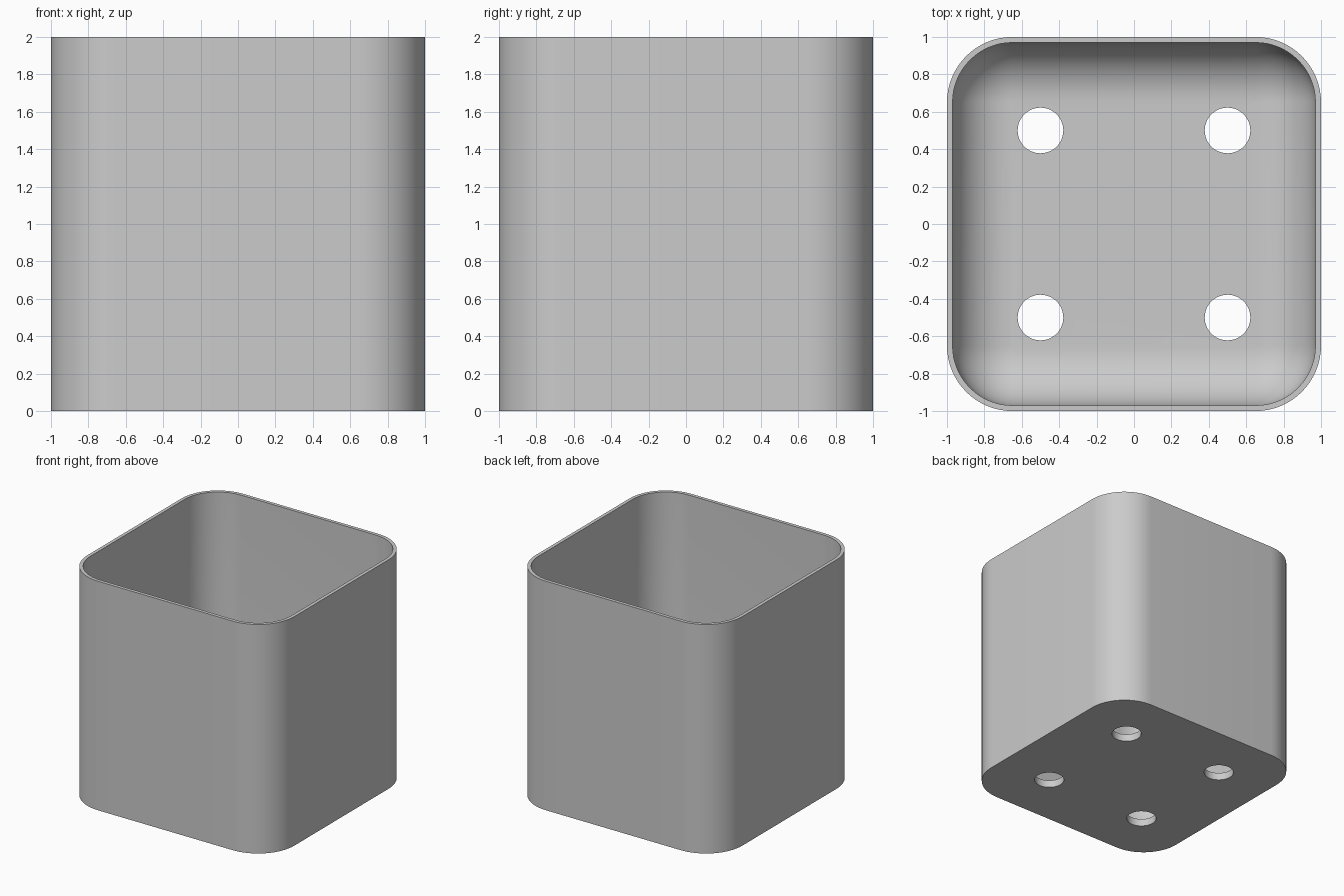
import bpy
import bmesh
from math import sin, cos, pi

HALF = 1.0        # half width of the pot
HEIGHT = 2.0
CORNER = 0.35     # outer corner radius
WALL = 0.03
FLOOR = 0.065     # floor thickness
FILLET = 0.31     # inner floor rounding
HOLE_R = 0.122
HOLE_AT = 0.5
STEPS = 16        # segments per corner

if "Cube" in bpy.data.objects:
    bpy.data.objects.remove(bpy.data.objects["Cube"], do_unlink=True)

grey = bpy.data.materials.new("light grey")
grey.use_nodes = True
colour = (0.6, 0.6, 0.6, 1)
grey.diffuse_color = colour
grey.node_tree.nodes["Principled BSDF"].inputs["Base Color"].default_value = colour


def ring(bm, inset, z):
    """Rounded square loop, shrunk inward by inset."""
    radius = CORNER - inset
    centre = HALF - CORNER
    loop = []
    for k, (sx, sy) in enumerate([(1, 1), (-1, 1), (-1, -1), (1, -1)]):
        for i in range(STEPS + 1):
            a = (k + i / STEPS) * pi / 2
            loop.append(bm.verts.new((sx * centre + radius * cos(a),
                                      sy * centre + radius * sin(a), z)))
    return loop


# Pot shell: outer wall, rim, inner wall and rounded floor
profile = [(0, 0), (0, HEIGHT), (WALL, HEIGHT)]
for i in range(13):
    a = i / 12 * pi / 2
    profile.append((WALL + FILLET * (1 - cos(a)), FLOOR + FILLET * (1 - sin(a))))

bm = bmesh.new()
loops = [ring(bm, d, z) for d, z in profile]
count = len(loops[0])
for low, high in zip(loops, loops[1:]):
    for i in range(count):
        j = (i + 1) % count
        bm.faces.new((low[i], low[j], high[j], high[i]))
bm.faces.new(loops[0][::-1])
bm.faces.new(loops[-1])
bmesh.ops.recalc_face_normals(bm, faces=bm.faces)
mesh = bpy.data.meshes.new("planter_pot")
bm.to_mesh(mesh)
bm.free()
mesh.materials.append(grey)
pot = bpy.data.objects.new("planter_pot", mesh)
bpy.context.collection.objects.link(pot)

# Four drainage holes cut through the floor
for sx in (-1, 1):
    for sy in (-1, 1):
        bpy.ops.mesh.primitive_cylinder_add(vertices=48, radius=HOLE_R, depth=0.4,
                                            location=(sx * HOLE_AT, sy * HOLE_AT, 0))
        cutter = bpy.context.object
        cutter.name = "drain_hole_cutter"
        cutter.hide_render = True
        cutter.data.materials.append(grey)
        cut = pot.modifiers.new("drain_hole", 'BOOLEAN')
        cut.operation = 'DIFFERENCE'
        cut.solver = 'EXACT'
        cut.object = cutter
        bpy.ops.object.select_all(action='DESELECT')
        pot.select_set(True)
        bpy.context.view_layer.objects.active = pot
        bpy.ops.object.modifier_apply(modifier=cut.name)
        bpy.data.objects.remove(cutter, do_unlink=True)

bpy.ops.object.shade_smooth_by_angle(angle=pi / 6)
